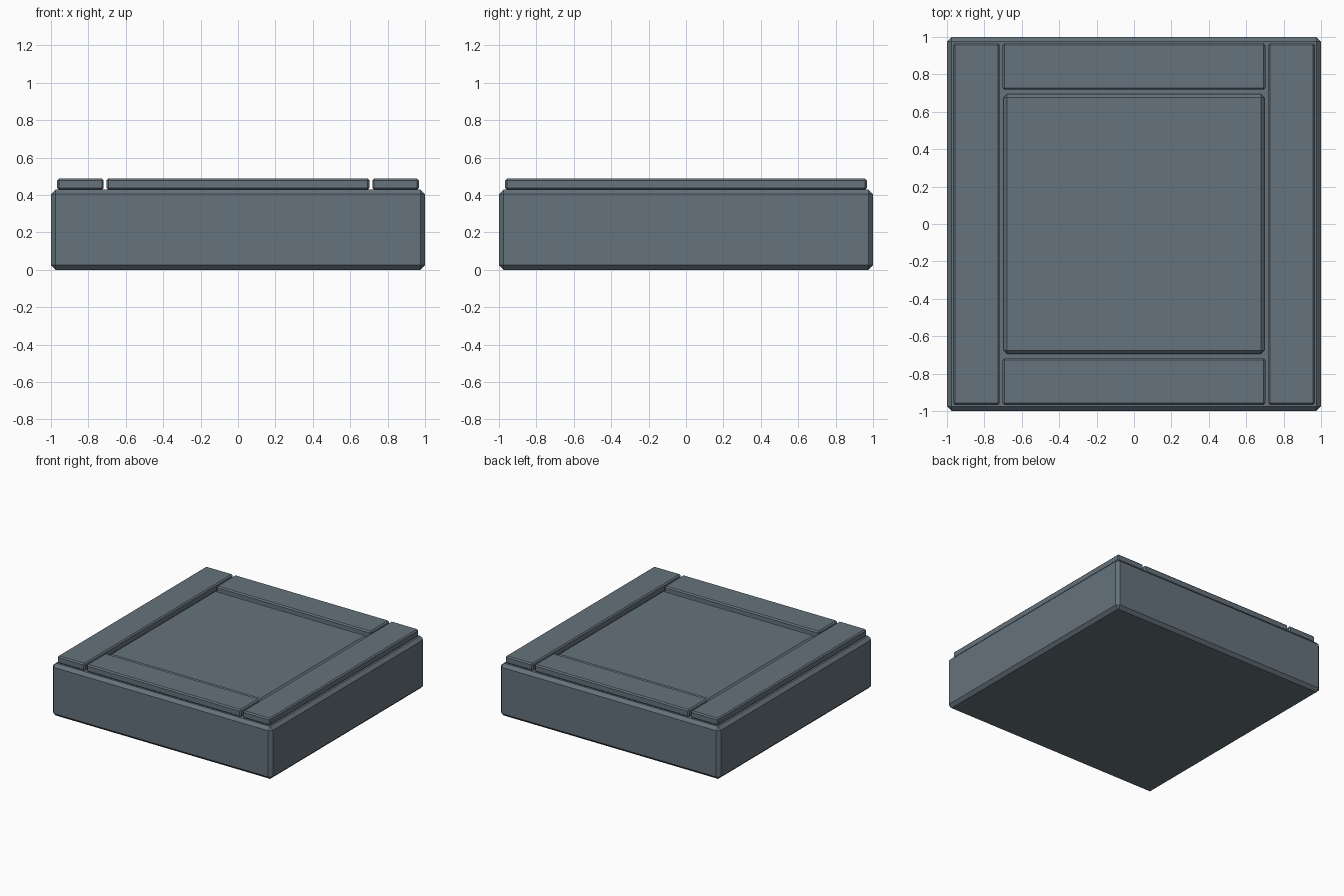
import bpy

if "Cube" in bpy.data.objects:
    bpy.data.objects.remove(bpy.data.objects["Cube"])


def box(name, x0, x1, y0, y1, z0, z1, bevel):
    """Chamfered box given by its extents."""
    bpy.ops.mesh.primitive_cube_add(
        size=1, location=((x0 + x1) / 2, (y0 + y1) / 2, (z0 + z1) / 2))
    ob = bpy.context.object
    ob.name = name
    ob.scale = (x1 - x0, y1 - y0, z1 - z0)
    bpy.ops.object.transform_apply(location=False, rotation=False, scale=True)
    mod = ob.modifiers.new("chamfer", 'BEVEL')
    mod.width = bevel
    mod.segments = 1
    mat = bpy.data.materials.get("slate") or bpy.data.materials.new("slate")
    mat.diffuse_color = (0.13, 0.17, 0.20, 1)
    mat.use_nodes = True
    mat.node_tree.nodes["Principled BSDF"].inputs["Base Color"].default_value = mat.diffuse_color
    ob.data.materials.append(mat)
    return ob


# Main slab
box("base_slab", -1, 1, -1, 1, 0, 0.43, 0.025)

# Slightly recessed centre panel
box("centre_panel", -0.697, 0.697, -0.695, 0.695, 0.40, 0.468, 0.018)

# Frame: long side strips and shorter end strips
for side, s in (("left", -1), ("right", 1)):
    a, b = sorted((s * 0.718, s * 0.967))
    box(side + "_strip", a, b, -0.967, 0.967, 0.428, 0.488, 0.01)
for side, s in (("front", -1), ("back", 1)):
    a, b = sorted((s * 0.718, s * 0.967))
    box(side + "_strip", -0.703, 0.703, a, b, 0.428, 0.488, 0.01)
